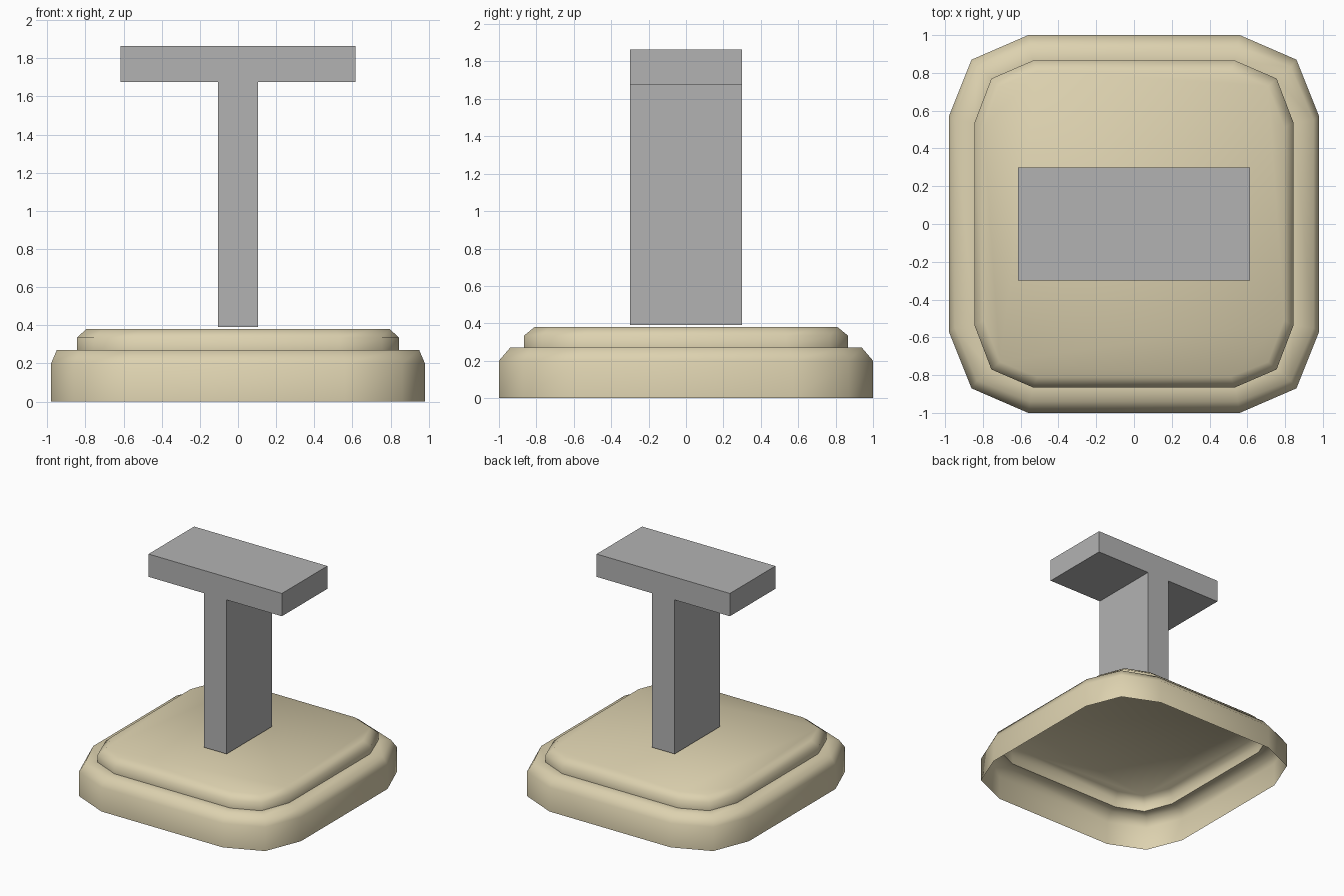
import bpy
import math

cube = bpy.data.objects.get("Cube")
if cube:
    bpy.data.objects.remove(cube, do_unlink=True)


def material(name, rgb):
    mat = bpy.data.materials.new(name)
    mat.use_nodes = True
    mat.diffuse_color = (*rgb, 1)
    mat.node_tree.nodes["Principled BSDF"].inputs["Base Color"].default_value = (*rgb, 1)
    return mat


def build(name, verts, faces, mat):
    mesh = bpy.data.meshes.new(name)
    mesh.from_pydata(verts, [], faces)
    mesh.materials.append(mat)
    mesh.update()
    obj = bpy.data.objects.new(name, mesh)
    bpy.context.collection.objects.link(obj)
    return obj


def bridge(start, n):
    return [(start + i, start + (i + 1) % n, start + n + (i + 1) % n, start + n + i)
            for i in range(n)]


def outline(corner, z):
    """Mirror one rounded corner into a full counter-clockwise ring."""
    back = corner[::-1]
    ring = list(corner) + [(-x, y) for x, y in back]
    ring += [(-x, -y) for x, y in corner] + [(x, -y) for x, y in back]
    return [(x, y, z) for x, y in ring]


tan = material("tan", (0.72, 0.64, 0.43))
grey = material("grey", (0.45, 0.45, 0.45))

# Stepped pedestal: an open-bottomed shell of stacked rounded outlines
lower = [(0.98, 0.57), (0.86, 0.87), (0.56, 1.0)]
lower_top = [(0.95, 0.55), (0.83, 0.83), (0.55, 0.94)]
upper = [(0.845, 0.535), (0.755, 0.77), (0.535, 0.865)]
upper_top = [(0.795, 0.51), (0.71, 0.73), (0.51, 0.81)]
levels = [(lower, 0), (lower, 0.2), (lower_top, 0.27),
          (upper, 0.27), (upper, 0.335), (upper_top, 0.38)]
verts, faces = [], []
for corner, z in levels:
    verts += outline(corner, z)
n = 4 * len(lower)
for level in range(len(levels) - 1):
    faces += bridge(level * n, n)
faces.append(tuple(range(len(verts) - n, len(verts))))
base = build("pedestal_base", verts, faces, tan)
bpy.ops.object.select_all(action="DESELECT")
base.select_set(True)
bpy.context.view_layer.objects.active = base
bpy.ops.object.shade_smooth_by_angle(angle=math.radians(75))

# T-shaped stand: a profile extruded from front to back
half = [(0.105, 0.39), (0.105, 1.675), (0.615, 1.675), (0.615, 1.865)]
profile = half + [(-x, z) for x, z in half[::-1]]
m = len(profile)
verts = [(x, y, z) for y in (-0.3, 0.3) for x, z in profile]
faces = [tuple(range(m)), tuple(range(2 * m - 1, m - 1, -1))]
faces += [f[::-1] for f in bridge(0, m)]
build("t_stand", verts, faces, grey)
